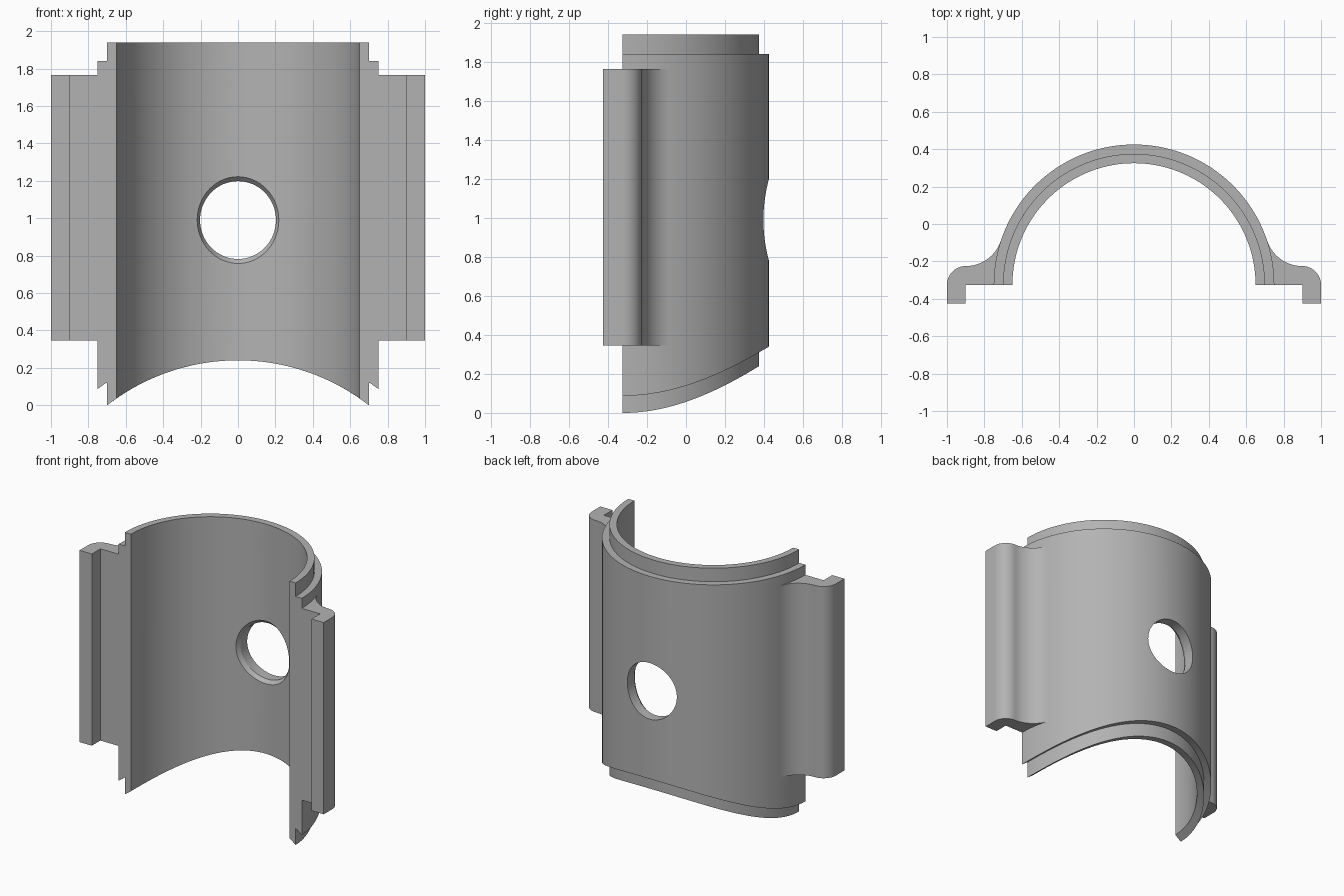
import bpy, bmesh
from math import sin, cos, pi, sqrt, atan2, radians

AXIS_Y = -0.325            # axis of the half-round shell
INNER, MIDDLE, OUTER = 0.65, 0.70, 0.75
SADDLE_Z = -0.90           # axis height of the saddle cut at the bottom

if "Cube" in bpy.data.objects:
    bpy.data.objects.remove(bpy.data.objects["Cube"])

grey = bpy.data.materials.new("plain grey")
grey.use_nodes = True
colour = (0.45, 0.45, 0.45, 1)
grey.diffuse_color = colour
grey.node_tree.nodes["Principled BSDF"].inputs["Base Color"].default_value = colour


def loft(name, rings):
    """Join equal rings of points into a capped solid."""
    bm = bmesh.new()
    loops = [[bm.verts.new(p) for p in ring] for ring in rings]
    n = len(loops[0])
    for a, b in zip(loops, loops[1:]):
        for i in range(n):
            j = (i + 1) % n
            bm.faces.new((a[i], a[j], b[j], b[i]))
    bm.faces.new(loops[0])
    bm.faces.new(loops[-1])
    bmesh.ops.recalc_face_normals(bm, faces=bm.faces)
    mesh = bpy.data.meshes.new(name)
    bm.to_mesh(mesh)
    bm.free()
    mesh.materials.append(grey)
    obj = bpy.data.objects.new(name, mesh)
    bpy.context.collection.objects.link(obj)
    return obj


def smooth(obj):
    bpy.ops.object.select_all(action='DESELECT')
    obj.select_set(True)
    bpy.context.view_layer.objects.active = obj
    bpy.ops.object.shade_smooth_by_angle(angle=radians(25))


def arc(cx, cy, r, start, end, steps):
    return [(cx + r * cos(start + (end - start) * i / steps),
             cy + r * sin(start + (end - start) * i / steps)) for i in range(steps + 1)]


# Stepped half shell: a radial section swept round, its foot following the saddle
def section(angle):
    def point(r, z):
        return (r * cos(angle), AXIS_Y + r * sin(angle), z)

    def foot(r, saddle):
        return point(r, SADDLE_Z + sqrt(saddle ** 2 - (r * cos(angle)) ** 2))

    return [foot(INNER, 1.14), foot(MIDDLE, 1.14), foot(MIDDLE, 1.24), foot(OUTER, 1.24),
            point(OUTER, 1.84), point(MIDDLE, 1.84), point(MIDDLE, 1.94), point(INNER, 1.94)]


SEGMENTS = 96
shell = loft("half_shell", [section(pi * i / SEGMENTS) for i in range(SEGMENTS + 1)])


# Round hole through the back, widened by a bevel on the inside
def hole_ring(r, half_width, half_height):
    ring = []
    for i in range(64):
        t = 2 * pi * i / 64
        x = half_width * cos(t)
        ring.append((x, AXIS_Y + sqrt(r * r - x * x), 0.99 + half_height * sin(t)))
    return ring


cutter = loft("hole_cutter", [hole_ring(0.60, 0.251, 0.280), hole_ring(0.675, 0.203, 0.208),
                              hole_ring(0.85, 0.203, 0.208)])
cutter.hide_render = True
cut = shell.modifiers.new("hole", 'BOOLEAN')
cut.operation = 'DIFFERENCE'
cut.solver = 'EXACT'
cut.object = cutter
bpy.context.view_layer.objects.active = shell
bpy.ops.object.modifier_apply(modifier=cut.name)
bpy.data.objects.remove(cutter)
smooth(shell)

# Side flanges: filleted into the shell, rounded outside, with a lip at the front
FILLET = 0.198
cy = AXIS_Y + 0.1 + FILLET
tangent = atan2(cy - AXIS_Y, 0.9)
profile = arc(0, AXIS_Y, OUTER - 0.003, 0, tangent, 10)
profile += arc(0.9, cy, FILLET, pi + tangent, 1.5 * pi, 16)
profile += arc(0.9, AXIS_Y, 0.1, pi / 2, 0, 12)[1:]
profile += [(1.0, AXIS_Y - 0.1), (0.9, AXIS_Y - 0.1), (0.9, AXIS_Y)]
flange = loft("side_flanges", [[(x, y, z) for x, y in profile] for z in (0.345, 1.765)])
flange.modifiers.new("both sides", 'MIRROR')
smooth(flange)
